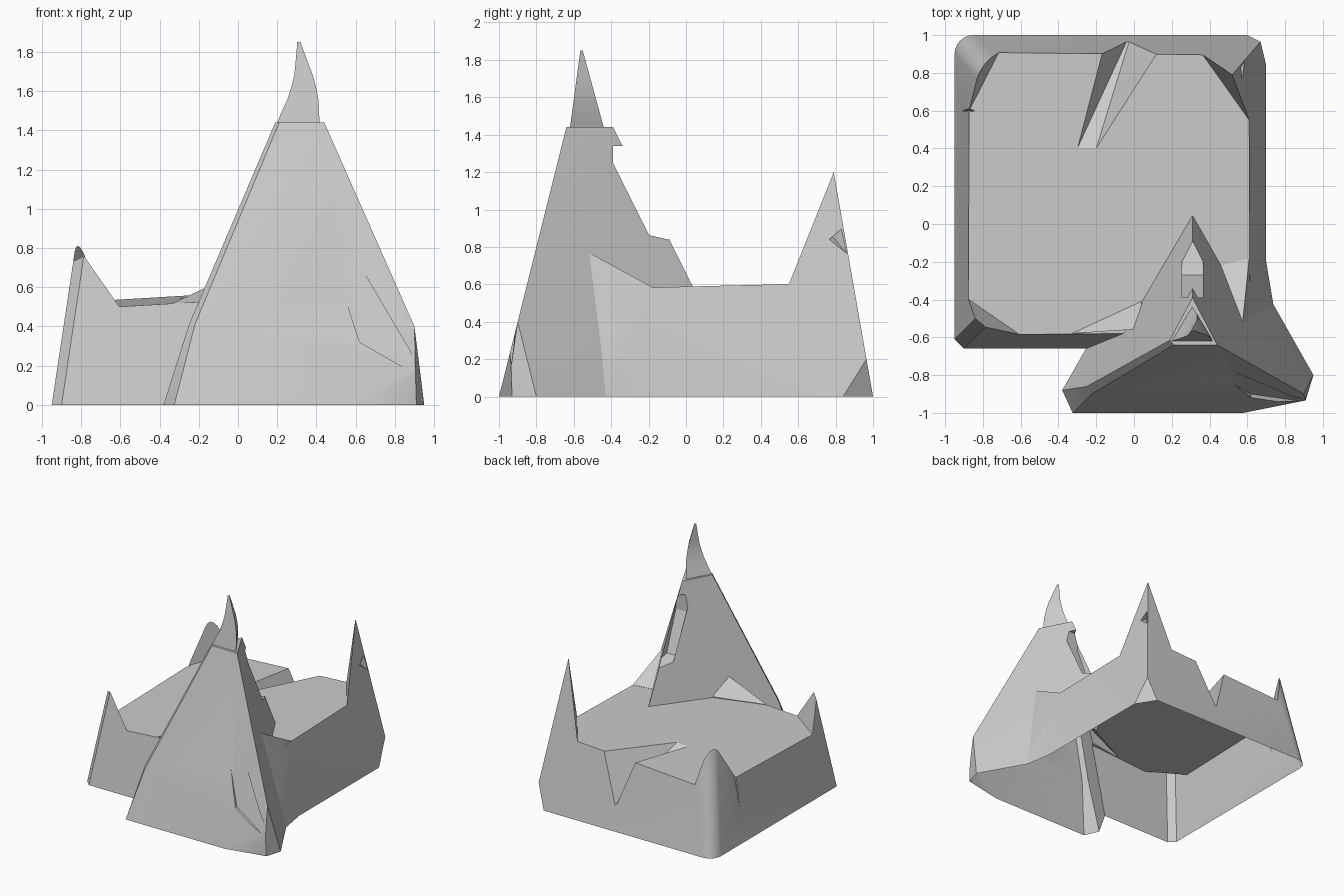
import bpy, bmesh, math
from mathutils import Vector, geometry

if "Cube" in bpy.data.objects:
    bpy.data.objects.remove(bpy.data.objects["Cube"])


def make_object(name, bm):
    bmesh.ops.recalc_face_normals(bm, faces=bm.faces)
    mesh = bpy.data.meshes.new(name)
    bm.to_mesh(mesh)
    bm.free()
    ob = bpy.data.objects.new(name, mesh)
    bpy.context.collection.objects.link(ob)
    return ob


def hull(name, points):
    bm = bmesh.new()
    for p in points:
        bm.verts.new(p)
    bmesh.ops.remove_doubles(bm, verts=bm.verts, dist=1e-4)
    bmesh.ops.convex_hull(bm, input=bm.verts)
    loose = [v for v in bm.verts if not v.link_faces]
    bmesh.ops.delete(bm, geom=loose, context='VERTS')
    return make_object(name, bm)


def combine(base, tool, operation):
    mod = base.modifiers.new("bool", 'BOOLEAN')
    mod.operation, mod.object, mod.solver = operation, tool, 'EXACT'
    bpy.context.view_layer.update()
    bpy.context.view_layer.objects.active = base
    bpy.ops.object.modifier_apply(modifier=mod.name)
    bpy.data.objects.remove(tool, do_unlink=True)


# Tall tapered block: (x, y) outline plus inward lean direction of each corner
outline = [(-0.95, -0.61, 1, 1), (-0.90, -0.66, 1, 1), (0.70, -0.66, -1, 1)]
for i in range(7):
    a = math.radians(90 + 15 * i)
    outline.append((-0.85 + 0.1 * math.cos(a), 0.90 + 0.1 * math.sin(a), 1, -1))
H = 1.4
pts = [(x, y, 0) for x, y, _, _ in outline]
pts += [(x + sx * 0.15 * H, y + (0.15 if sy > 0 else -0.175) * H, H)
        for x, y, sx, sy in outline + [(0.70, 1.0, -1, -1)]]
# chipped foot of the back right corner
pts += [(0.70, 0.84, 0), (0.60, 1.0, 0), (0.67, 0.965, 0.2)]
fort = hull("fortress_shell", pts)

# Carve the yard: everything above the floor plane and inside the three spike planes
inside = Vector((-0.1, 0.2, 1.0))
planes = [
    ((-0.62, -0.57, 0.50), (-0.72, 0.90, 0.53), (0.61, 0.50, 0.60)),      # floor
    ((-0.62, -0.575, 0.50), (-0.865, -0.41, 0.50), (-0.786, -0.546, 0.76)),  # front left
    ((-0.72, 0.90, 0.53), (-0.865, 0.62, 0.53), (-0.80, 0.83, 0.79)),     # back left
    ((0.36, 0.90, 0.59), (0.61, 0.55, 0.60), (0.52, 0.79, 1.20)),         # back right
]
spaces = [Vector(p) for p in ((1, 0, 0, -1.5), (-1, 0, 0, -1.5), (0, 1, 0, -1.5),
                              (0, -1, 0, -1.5), (0, 0, 1, -1.6))]
for tri in planes:
    a, b, c = (Vector(p) for p in tri)
    n = (b - a).cross(c - a).normalized()
    if n.dot(inside - a) > 0:
        n = -n
    spaces.append(Vector((n.x, n.y, n.z, -n.dot(a))))
corners = geometry.points_in_planes(spaces)[0]
combine(fort, hull("yard_cutter", corners), 'DIFFERENCE')

# Leaning three-sided tower with trimmed corners
tower = hull("tower", [
    (0.19, -0.615, 1.44), (0.21, -0.64, 1.44), (0.44, -0.64, 1.44), (0.31, -0.39, 1.44),
    (-0.25, -0.86, 0.41), (-0.22, -0.8975, 0.41), (-0.38, -0.88, 0), (-0.325, -1.0, 0),
    (0.58, -1.0, 0), (0.91, -0.93, 0), (0.905, -0.935, 0.16), (0.90, -0.90, 0.40),
    (0.95, -0.80, 0), (0.31, 0.33, 0)])

# Broken back edge of the tower
profile = [(-0.39, 1.34), (-0.39, 1.20), (-0.27, 0.88), (-0.10, 0.84), (0.1, 0.88), (0.0, 1.34)]
combine(tower, hull("edge_cutter", [(x, y, z) for x in (0.255, 0.365) for y, z in profile]),
        'DIFFERENCE')
# Shallow gouge low on the front face: x, z, depth
gouge = [(0.51, 0.90, 0.0), (0.53, 0.60, 0.0), (0.62, 0.32, 0.02),
         (0.90, 0.16, 0.02), (0.88, 0.27, 0.02), (0.70, 0.42, 0.0)]
combine(tower, hull("gouge_cutter", [(x, -1 + 0.25 * z + d, z)
                                     for x, z, e in gouge for d in (e, -0.1)]), 'DIFFERENCE')
combine(fort, tower, 'UNION')

# Ramps where the walls climb to meet the tower
combine(fort, hull("left_ramp", [(-0.33, -0.58, 0.52), (0.04, -0.41, 0.55), (0.05, -0.555, 0.70),
                                 (0.10, -0.45, 0.4), (0.10, -0.53, 0.4), (-0.2, -0.55, 0.4)]), 'UNION')
combine(fort, hull("right_ramp", [(0.70, -0.20, 0), (0.74, -0.44, 0), (0.45, -0.3, 0),
                                  (0.46, -0.22, 0.575), (0.61, -0.18, 0.585),
                                  (0.575, -0.52, 0.77), (0.45, -0.45, 0.6)]), 'UNION')

# Cracks: back wall and floor, left wall, back right spike
cracks = [
    [(-0.30, 0.40, 0.545), (-0.20, 0.40, 0.55), (-0.13, 1.05, 0.57), (0.22, 1.05, 0.60),
     (0.0, 0.83, 0.44), (0.0, 1.05, 0.15), (-0.2, 0.5, 0.8), (0.05, 1.05, 0.8)],
    [(-0.82, 0.60, 0.60), (-0.94, 0.57, 0.62), (-0.94, 0.64, 0.62), (-0.95, 0.60, 0.12)],
    [(0.53, 0.78, 0.86), (0.66, 0.74, 0.80), (0.60, 0.88, 0.74), (0.60, 0.88, 0.93)],
]
for pts in cracks:
    combine(fort, hull("crack_cutter", pts), 'DIFFERENCE')

# Open the underside
bm = bmesh.new()
bm.from_mesh(fort.data)
bmesh.ops.delete(bm, geom=[f for f in bm.faces if all(abs(v.co.z) < 1e-3 for v in f.verts)],
                 context='FACES')
bm.to_mesh(fort.data)
bm.free()

# Curved horn on the tower top
bm = bmesh.new()
rings = []
for z, x0, x1 in [(1.44, 0.20, 0.415), (1.50, 0.225, 0.414), (1.56, 0.253, 0.41),
                  (1.62, 0.272, 0.398), (1.68, 0.287, 0.382), (1.77, 0.296, 0.348),
                  (1.85, 0.302, 0.318)]:
    t = (z - 1.44) / 0.41
    front, back = -0.62 + 0.055 * t, -0.44 - 0.112 * t
    rings.append([bm.verts.new(p) for p in
                  [(x0, front, z), (x1, front, z), ((x0 + x1) / 2, back, z)]])
for lo, hi in zip(rings, rings[1:]):
    for i in range(3):
        j = (i + 1) % 3
        bm.faces.new((lo[i], lo[j], hi[j], hi[i]))
bm.faces.new(rings[-1])
horn = make_object("tower_horn", bm)

for ob in (fort, horn):
    bpy.ops.object.select_all(action='DESELECT')
    ob.select_set(True)
    bpy.context.view_layer.objects.active = ob
    bpy.ops.object.shade_smooth_by_angle(angle=math.radians(18))
